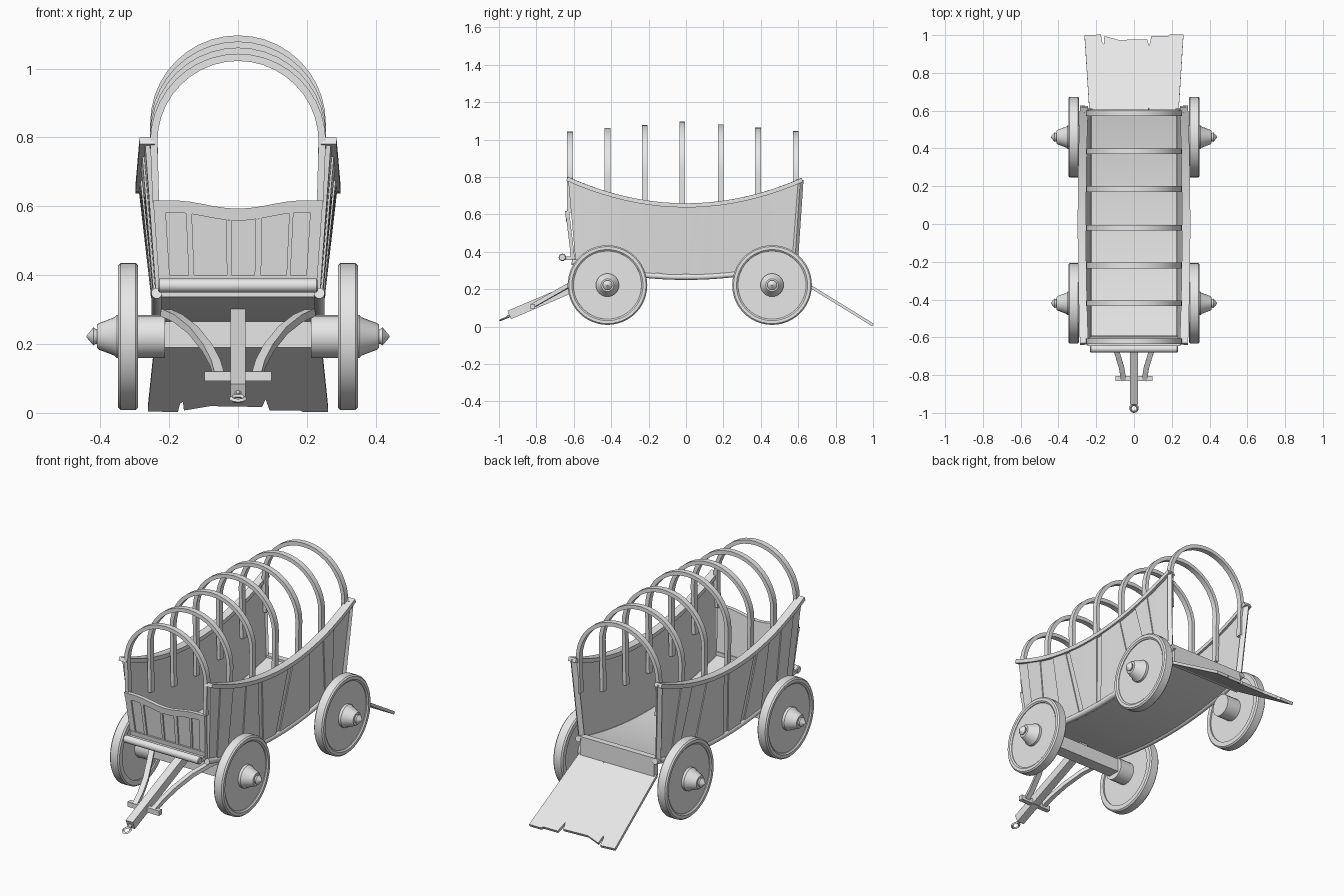
import bpy, bmesh, math
from mathutils import Vector

if "Cube" in bpy.data.objects:
    bpy.data.objects.remove(bpy.data.objects["Cube"])

wood = bpy.data.materials.new("pale_grey")
wood.use_nodes = True
wood.diffuse_color = (0.8, 0.8, 0.8, 1)
wood.node_tree.nodes["Principled BSDF"].inputs["Base Color"].default_value = (0.8, 0.8, 0.8, 1)


def loft(name, rings, loop=False, smooth=False):
    """Skin equal rings of points, with end caps unless looped."""
    bm = bmesh.new()
    vs = [[bm.verts.new(p) for p in r] for r in rings]
    n = len(vs[0])
    pairs = list(zip(vs, vs[1:])) + ([(vs[-1], vs[0])] if loop else [])
    for a, b in pairs:
        for i in range(n):
            j = (i + 1) % n
            bm.faces.new((a[i], a[j], b[j], b[i]))
    if not loop:
        bm.faces.new(vs[0])
        bm.faces.new(vs[-1])
    bmesh.ops.recalc_face_normals(bm, faces=bm.faces)
    me = bpy.data.meshes.new(name)
    bm.to_mesh(me)
    bm.free()
    me.materials.append(wood)
    ob = bpy.data.objects.new(name, me)
    bpy.context.scene.collection.objects.link(ob)
    if smooth:
        bpy.ops.object.select_all(action="DESELECT")
        bpy.context.view_layer.objects.active = ob
        ob.select_set(True)
        bpy.ops.object.shade_smooth_by_angle(angle=math.radians(35))
    return ob


def box(name, x0, x1, y0, y1, z0, z1):
    return loft(name, [[(x, y0, z0), (x, y1, z0), (x, y1, z1), (x, y0, z1)] for x in (x0, x1)])


def lathe_x(name, profile, y, z, n=32, loop=False):
    """Turn (x, radius) pairs about an axis along x."""
    turn = [math.tau * i / n for i in range(n)]
    return loft(name, [[(x, y + r * math.cos(a), z + r * math.sin(a)) for a in turn]
                       for x, r in profile], loop, True)


def bar(name, path, w, h, sides=4):
    """Sweep a flat or round section along a path."""
    pts = [Vector(p) for p in path]
    rings = []
    for i, p in enumerate(pts):
        t = (pts[min(i + 1, len(pts) - 1)] - pts[max(i - 1, 0)]).normalized()
        s = t.cross(Vector((0, 0, 1))).normalized()
        u = s.cross(t)
        k = math.sqrt(2) if sides == 4 else 1
        turn = [math.tau * (j + 0.5) / sides for j in range(sides)]
        rings.append([p + s * (w * k * math.cos(a)) + u * (h * k * math.sin(a)) for a in turn])
    return loft(name, rings, smooth=True)


def spread(a, b, n):
    return [a + (b - a) * i / n for i in range(n + 1)]


# Shape of the sagging bed
def top_z(y):
    return 0.645 + 0.14 * (y / 0.63) ** 2


def bottom_z(y):
    return 0.265 + 0.08 * (y / 0.6) ** 2


def top_x(y):
    return 0.276 - 0.012 * (y / 0.63) ** 2


# Side walls: fanned planks, every other one standing proud
tops = [-.63, -.55, -.44, -.33, -.225, -.195, .035, .075, .22, .345, .44, .6]
lows = [-.59, -.53, -.44, -.31, -.16, -.125, -.02, .015, .28, .42, .48, .57]
for side, word in ((1, "left"), (-1, "right")):
    for i in range(len(tops) - 1):
        out = 0.012 if i % 2 else 0.006
        rings = []
        for f in spread(0, 1, 4):
            yt = tops[i] + (tops[i + 1] - tops[i]) * f
            yb = lows[i] + (lows[i + 1] - lows[i]) * f
            zt, zb, xt = top_z(yt), bottom_z(yb), top_x(yt)
            rings.append([(side * (0.232 + out), yb, zb), (side * 0.226, yb, zb),
                          (side * (xt - 0.008), yt, zt), (side * (xt + out), yt, zt)])
        loft(f"{word}_wall_plank_{i + 1}", rings)

    # Rear corner post, top rail and round bottom rail
    bar(f"{word}_rear_post", [(side * 0.235, 0.58, 0.34), (side * 0.265, 0.61, 0.785)], 0.012, 0.014)
    bar(f"{word}_top_rail", [(side * top_x(y), y, top_z(y) + 0.003) for y in spread(-.635, .622, 20)],
        0.022, 0.011)
    bar(f"{word}_bottom_rail", [(side * 0.236, y, bottom_z(y)) for y in spread(-.61, .61, 20)],
        0.016, 0.016, 12)

# Floor and rear sill
loft("floor", [[(-.228, y, bottom_z(y) - .008), (.228, y, bottom_z(y) - .008),
                (.228, y, bottom_z(y) + .012), (-.228, y, bottom_z(y) + .012)]
               for y in spread(-.6, .6, 20)], smooth=True)
box("rear_sill", -.228, .228, .572, .606, .255, .362)


# Leaning front panel with frame and slats
def panel(name, u0, u1, low, high, back, front):
    rings = []
    for u in spread(u0, u1, 14):
        ring = []
        for z, d in ((low, back), (low, front), (high, front), (high, back)):
            z = z(u) if callable(z) else z
            lean = (z - 0.36) / 0.25
            ring.append((u * (0.228 + 0.018 * lean), -0.602 - 0.03 * lean - d, z))
        rings.append(ring)
    loft(name, rings)


def crest(u):
    return 0.605 - 0.012 * math.cos(math.pi * min(1, abs(u) * 1.3))


panel("front_panel", -1, 1, .36, crest, -.008, .004)
panel("front_top_rail", -1, 1, lambda u: crest(u) - .035, crest, .004, .014)
panel("front_bottom_rail", -1, 1, .36, .4, .004, .014)
for k, (a, b) in enumerate([(-1, -.86), (-.62, -.55), (-.14, -.08), (.21, .29), (.61, .66), (.86, 1)]):
    panel(f"front_slat_{k + 1}", a, b, .4, lambda u: crest(u) - .035, .004, .012)

# Footboard with a rounded nose
box("footboard", -.228, .228, -.66, -.59, .355, .375)
lathe_x("footboard_nose", [(-.232, .016), (-.228, .02), (.228, .02), (.232, .016)], -.661, .37, 16)

# Bent hoops
for k, y in enumerate([-.62, -.42, -.22, -.02, .185, .385, .587]):
    centre = 1.098 - 0.055 * abs(y) / .62 - 0.255
    foot = top_z(y) - 0.17
    path = [(.248, .229, foot, foot)]
    path += [(.255 * math.cos(a), .234 * math.cos(a), centre + .255 * math.sin(a),
              centre + .234 * math.sin(a)) for a in spread(0, math.pi, 20)]
    path += [(-.248, -.229, foot, foot)]
    loft(f"hoop_{k + 1}", [[(xo, y - .015, zo), (xo, y + .015, zo), (xi, y + .015, zi),
                            (xi, y - .015, zi)] for xo, xi, zo, zi in path], smooth=True)

# Wheels: rim, recessed disc, hub, pin and inner drum
rim = [(.29, .18), (.29, .206), (.297, .213), (.341, .213), (.348, .206), (.348, .19), (.342, .182)]
hub = [(.33, .062), (.352, .062), (.358, .056), (.405, .038), (.409, .034)]
pin = [(.4, .022), (.414, .022), (.42, .026), (.44, .002)]
drum = [(.212, .062), (.3, .062)]
for side, word in ((1, "left"), (-1, "right")):
    for y, end in ((-.42, "front"), (.46, "rear")):
        for part, prof, n, loop in (("wheel_rim", rim, 48, True), ("wheel_disc", [(.298, .184), (.338, .184)], 48, False),
                                    ("hub", hub, 24, False), ("hub_pin", pin, 12, False),
                                    ("axle_drum", drum, 20, False)):
            lathe_x(f"{end}_{word}_{part}", [(side * x, r) for x, r in prof], y, .222, n, loop)

# Front axle, drawbar, crossbar, curved braces and hitch ring
box("front_axle", -.22, .22, -.455, -.385, .19, .266)
bar("drawbar", [(0, -.41, .29), (0, -.945, .062)], .022, .024)
box("drawbar_crossbar", -.097, .097, -.832, -.806, .093, .12)
for side, word in ((1, "left"), (-1, "right")):
    bar(f"{word}_brace", [(side * x, y, z) for x, y, z in
                          [(.212, -.43, .292), (.175, -.5, .275), (.13, -.59, .24),
                           (.09, -.68, .19), (.066, -.76, .145), (.055, -.825, .108)]], .014, .011)
bar("hitch_shank", [(0, -.93, .066), (0, -.957, .05)], .01, .008, 8)
ring = []
for i in range(24):
    a = math.tau * i / 24
    ring.append([(math.cos(a) * r, -.975 + math.sin(a) * r, .042 + math.sin(a) * r * .4 + dz)
                 for r, dz in ((.012, 0), (.018, .006), (.025, 0), (.018, -.006))])
loft("hitch_ring", ring, True, True)

# Tail ramp with a ragged far edge
outline = [(-.236, 0), (-.262, .99), (-.175, 1), (-.168, .9), (-.16, .88), (-.157, .98),
           (-.08, .93), (.07, .94), (.08, .85), (.092, .98), (.18, .98), (.19, 1), (.262, 1),
           (.236, 0), (.085, 0), (.078, .05), (.07, 0)]
loft("tail_ramp", [[(x, .59 + .41 * s + d * .5, .262 - .252 * s + d) for x, s in outline]
                   for d in (.006, -.008)])
